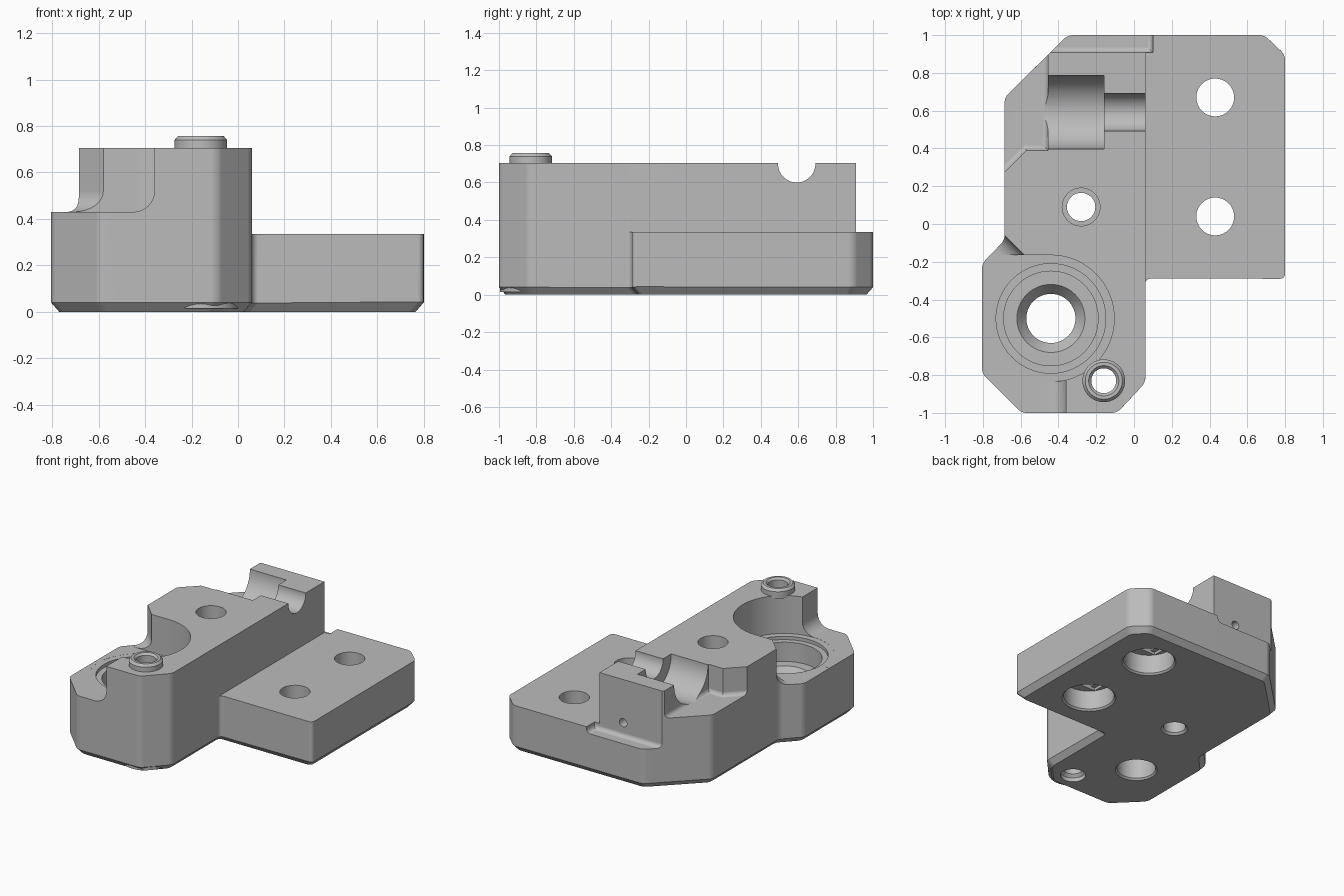
import bpy, bmesh, math
from mathutils import Matrix, Vector

cube = bpy.data.objects.get("Cube")
if cube:
    bpy.data.objects.remove(cube, do_unlink=True)

grey = bpy.data.materials.new("plain grey")
grey.use_nodes = True
colour = (0.5, 0.5, 0.5, 1)
grey.diffuse_color = colour
grey.node_tree.nodes["Principled BSDF"].inputs["Base Color"].default_value = colour


def finish(name, bm):
    bmesh.ops.recalc_face_normals(bm, faces=bm.faces[:])
    mesh = bpy.data.meshes.new(name)
    bm.to_mesh(mesh)
    bm.free()
    mesh.materials.append(grey)
    obj = bpy.data.objects.new(name, mesh)
    bpy.context.collection.objects.link(obj)
    return obj


def prism(name, points, z0, z1, fillet=0.0, chamfer=None, corner=0.0):
    """Upright prism; optional rounded or chamfered base and rounded corners."""
    bm = bmesh.new()
    base = bm.faces.new([bm.verts.new((x, y, z0)) for x, y in points])
    top = bmesh.ops.extrude_face_region(bm, geom=[base], use_keep_orig=True)
    for v in top["geom"]:
        if isinstance(v, bmesh.types.BMVert):
            v.co.z = z1
    bmesh.ops.recalc_face_normals(bm, faces=bm.faces[:])
    if chamfer:
        low = [f for f in bm.faces if f.normal.z < -0.9]
        bmesh.ops.inset_region(bm, faces=low, thickness=chamfer[0],
                               depth=chamfer[1], use_even_offset=True)
    if fillet:
        edges = [e for e in bm.edges if all(v.co.z < z0 + 1e-4 for v in e.verts)]
        bmesh.ops.bevel(bm, geom=edges, offset=fillet, segments=8,
                        profile=0.5, affect='EDGES')
    if corner:
        edges = [e for e in bm.edges
                 if abs(e.verts[0].co.z - e.verts[1].co.z) > 0.01]
        bmesh.ops.bevel(bm, geom=edges, offset=corner, segments=4,
                        profile=0.5, affect='EDGES')
    return finish(name, bm)


def rect(x0, x1, y0, y1):
    return [(x0, y0), (x1, y0), (x1, y1), (x0, y1)]


def lathe(name, profile, place=(0, 0, 0), turn=None, ring=False, sides=64):
    """Revolve (radius, height) pairs; capped, or closed on itself as a ring."""
    bm = bmesh.new()
    loops = []
    for r, h in profile:
        loops.append([bm.verts.new((r * math.cos(a), r * math.sin(a), h))
                      for a in (math.tau * i / sides for i in range(sides))])
    pairs = list(zip(loops, loops[1:]))
    if ring:
        pairs.append((loops[-1], loops[0]))
    else:
        bm.faces.new(loops[0])
        bm.faces.new(loops[-1])
    for a, b in pairs:
        for i in range(sides):
            j = (i + 1) % sides
            bm.faces.new((a[i], a[j], b[j], b[i]))
    matrix = Matrix.Translation(Vector(place)) @ (turn or Matrix.Identity(4))
    bm.transform(matrix)
    return finish(name, bm)


def combine(target, tool, operation='DIFFERENCE'):
    mod = target.modifiers.new("cut", 'BOOLEAN')
    mod.operation = operation
    mod.solver = 'EXACT'
    mod.object = tool
    bpy.context.view_layer.objects.active = target
    bpy.ops.object.modifier_apply(modifier=mod.name)
    bpy.data.objects.remove(tool, do_unlink=True)


def smooth(obj):
    bpy.ops.object.select_all(action='DESELECT')
    obj.select_set(True)
    bpy.context.view_layer.objects.active = obj
    bpy.ops.object.shade_smooth_by_angle(angle=math.radians(25))
    mod = obj.modifiers.new("even shading", 'WEIGHTED_NORMAL')
    mod.keep_sharp = True


# Full-height block with chamfered base
outline = [(-0.35, 1), (-0.685, 0.67), (-0.685, -0.085), (-0.805, -0.21),
           (-0.805, -0.79), (-0.595, -1), (-0.09, -1), (0.06, -0.84),
           (0.06, -0.29), (0.8, -0.29), (0.8, 0.895), (0.69, 1)]
body = prism("bracket_body", outline, 0.04, 0.705, chamfer=(0.035, 0.04), corner=0.025)

# Foot round the front pin
foot = lathe("foot", [(0.165, 0.014), (0.165, 0.1)], (-0.16, -0.83, 0))
combine(body, foot, 'UNION')

# Low mounting plate, back ledge and left step
combine(body, prism("plate_cut", rect(0.0605, 1.2, -0.5, 1.2), 0.335, 1))
combine(body, prism("ledge_cut", rect(-1.2, 0.1, 0.908, 1.3), 0.29, 1, fillet=0.03))
step = [(-0.455, 1.3), (-0.455, 0.39), (-0.57, 0.39), (-0.81, 0.15),
        (-1.3, 0.15), (-1.3, 1.3)]
combine(body, prism("step_cut", step, 0.505, 1, fillet=0.03))

# Front corner with large fillet along its walls
front = [(-0.36, -1.5), (-0.36, -0.385), (-1.1, 0.355), (-1.5, 0.355), (-1.5, -1.5)]
combine(body, prism("front_cut", front, 0.43, 1, fillet=0.09))
combine(body, prism("front_slot_cut", rect(-1.2, -0.44, -0.5, -0.165), 0.4295, 1))

# Stepped bearing seat
seat = [(0.16, -0.02), (0.13, 0.012), (0.13, 0.2), (0.18, 0.265), (0.25, 0.265),
        (0.25, 0.405), (0.29, 0.405), (0.29, 0.429), (0.335, 0.429), (0.335, 1)]
combine(body, lathe("seat_cut", seat, (-0.44, -0.5, 0), sides=96))

# Half-round channel across the top
along_x = Matrix.Rotation(math.pi / 2, 4, 'Y')
channel = [(0.194, -0.5), (0.194, -0.16), (0.1, -0.16), (0.1, 0.3)]
combine(body, lathe("channel_cut", channel, (0, 0.592, 0.7), along_x))

# Screw holes in the body
centre_hole = [(0.11, -0.02), (0.075, 0.015), (0.075, 0.35), (0.1, 0.35), (0.1, 1)]
combine(body, lathe("centre_hole_cut", centre_hole, (-0.28, 0.09, 0)))
pin_hole = [(0.085, -0.02), (0.085, 0.03), (0.066, 0.05), (0.066, 1)]
combine(body, lathe("pin_hole_cut", pin_hole, (-0.16, -0.83, 0)))
along_y = Matrix.Rotation(math.pi / 2, 4, 'X')
combine(body, lathe("back_hole_cut", [(0.03, -0.2), (0.03, 0.2)],
                    (-0.13, 0.95, 0.39), along_y, sides=24))

# Plate holes, counterbored from below with slot and square relief
plate_hole = [(0.2, -0.02), (0.17, 0.012), (0.17, 0.15), (0.1, 0.15), (0.1, 1)]
for y in (0.67, 0.04):
    combine(body, lathe("plate_hole_cut", plate_hole, (0.43, y, 0)))
    combine(body, prism("slot_cut", rect(0.295, 0.565, y - 0.101, y + 0.101), 0.1, 0.17))
    combine(body, prism("square_cut", rect(0.329, 0.531, y - 0.101, y + 0.101), 0.1, 0.19))
smooth(body)

# Raised hollow pin
collar = [(0.066, 0.69), (0.113, 0.69), (0.113, 0.74), (0.098, 0.757),
          (0.08, 0.757), (0.066, 0.743)]
smooth(lathe("pin_collar", collar, (-0.16, -0.83, 0), ring=True))
